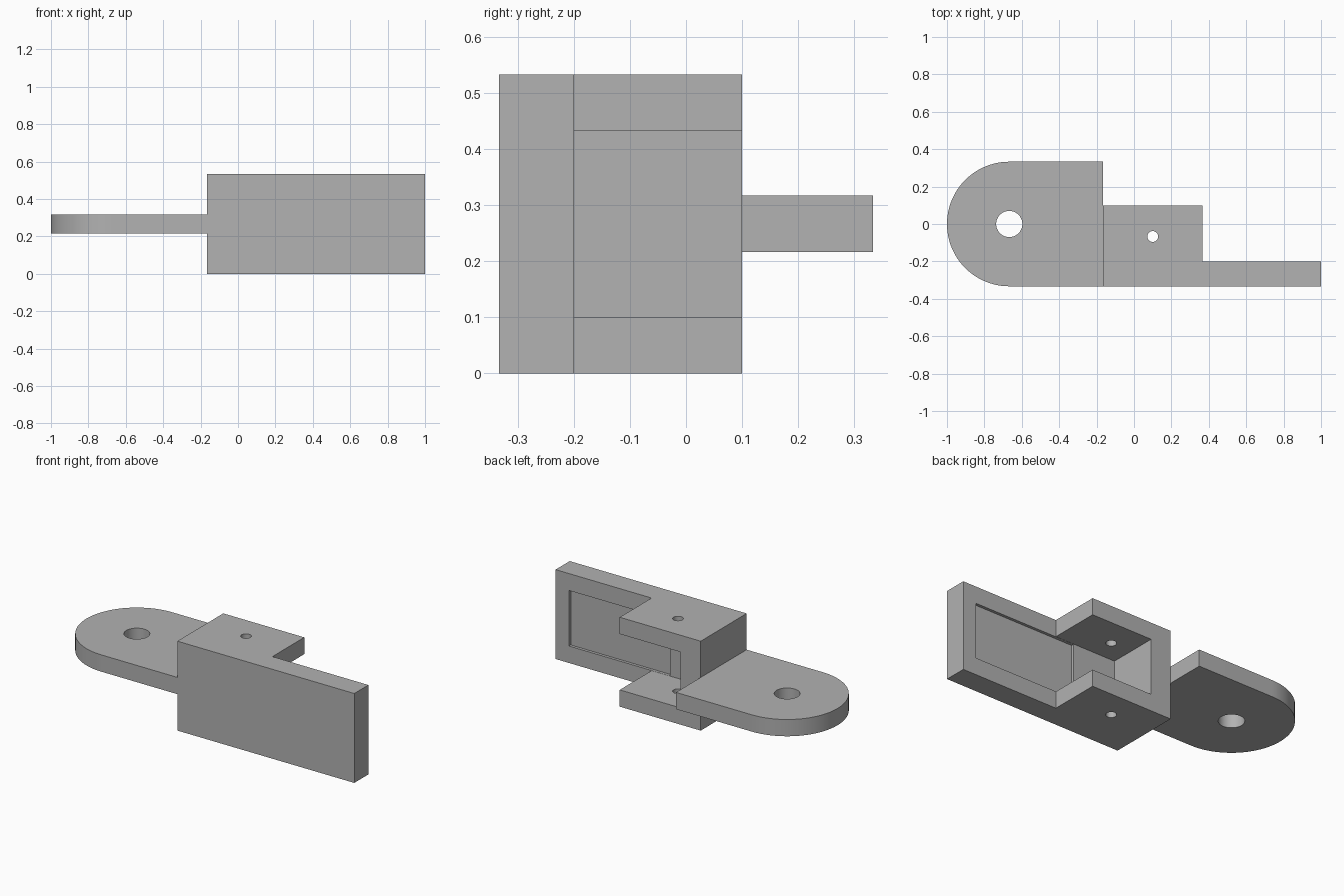
import bpy
import bmesh
import math

cube = bpy.data.objects.get("Cube")
if cube:
    bpy.data.objects.remove(cube, do_unlink=True)

# Single plain grey finish
GREY = (0.445, 0.445, 0.445, 1.0)
grey = bpy.data.materials.new("plain_grey")
grey.use_nodes = True
grey.diffuse_color = GREY
grey.node_tree.nodes["Principled BSDF"].inputs["Base Color"].default_value = GREY


def extrude(name, outline, z0, z1):
    """Extrude a counter-clockwise plan outline between two heights."""
    bm = bmesh.new()
    base = bm.faces.new([bm.verts.new((x, y, z0)) for x, y in outline])
    top = bmesh.ops.extrude_face_region(bm, geom=[base])
    verts = [g for g in top["geom"] if isinstance(g, bmesh.types.BMVert)]
    bmesh.ops.translate(bm, verts=verts, vec=(0, 0, z1 - z0))
    bmesh.ops.recalc_face_normals(bm, faces=bm.faces)
    mesh = bpy.data.meshes.new(name)
    bm.to_mesh(mesh)
    bm.free()
    mesh.materials.append(grey)
    obj = bpy.data.objects.new(name, mesh)
    bpy.context.collection.objects.link(obj)
    return obj


def rect(x0, x1, y0, y1):
    return [(x0, y0), (x1, y0), (x1, y1), (x0, y1)]


def arc(cx, cy, r, start, end, steps):
    angles = [start + (end - start) * i / steps for i in range(steps + 1)]
    return [(cx + r * math.cos(a), cy + r * math.sin(a)) for a in angles]


def circle(cx, cy, r, steps=48):
    return arc(cx, cy, r, 0, 2 * math.pi, steps)[:-1]


def cut(obj, cutter):
    """Subtract a cutter, bake the result and discard the cutter."""
    cutter.hide_render = True
    mod = obj.modifiers.new("cut", 'BOOLEAN')
    mod.operation = 'DIFFERENCE'
    mod.solver = 'EXACT'
    mod.object = cutter
    bpy.context.view_layer.update()
    graph = bpy.context.evaluated_depsgraph_get()
    mesh = bpy.data.meshes.new_from_object(obj.evaluated_get(graph))
    obj.modifiers.clear()
    obj.data = mesh
    bpy.data.objects.remove(cutter, do_unlink=True)


def smooth(obj):
    bpy.ops.object.select_all(action='DESELECT')
    obj.select_set(True)
    bpy.context.view_layer.objects.active = obj
    bpy.ops.object.shade_smooth_by_angle(angle=math.radians(30))


HEIGHT, WALL, HALF = 0.533, 0.133, 0.333
JOINT = -0.167            # where the tab meets the bracket
PLATE_BACK = -0.2
ARM_END, ARM_BACK = 0.367, 0.1

# Bracket body: long front plate with a deeper block at one end
bracket = extrude("clevis_bracket", [
    (JOINT, -HALF), (1, -HALF), (1, PLATE_BACK), (ARM_END, PLATE_BACK),
    (ARM_END, ARM_BACK), (JOINT, ARM_BACK)], 0, HEIGHT)

# Slot that leaves two arms and an end wall
cut(bracket, extrude("slot_cutter", rect(JOINT + WALL, 0.5, PLATE_BACK, 0.3),
                     0.1, HEIGHT - 0.1))

# Shallow pocket in the back of the plate
cut(bracket, extrude("pocket_cutter", rect(0.245, 0.912, -0.217, -0.1),
                     0.101, HEIGHT - 0.101))

# Pin hole through both arms
cut(bracket, extrude("pin_cutter", circle(0.1, -0.067, 0.029, 32), -0.1, 0.7))
smooth(bracket)

# Rounded mounting tab with its bolt hole
outline = [(JOINT, -HALF), (JOINT, HALF)]
outline += arc(-1 + HALF, 0, HALF, math.pi / 2, 3 * math.pi / 2, 48)
tab = extrude("mounting_tab", outline, 0.217, 0.317)
cut(tab, extrude("bolt_cutter", circle(-1 + HALF, 0, 0.07), 0, 0.6))
smooth(tab)
